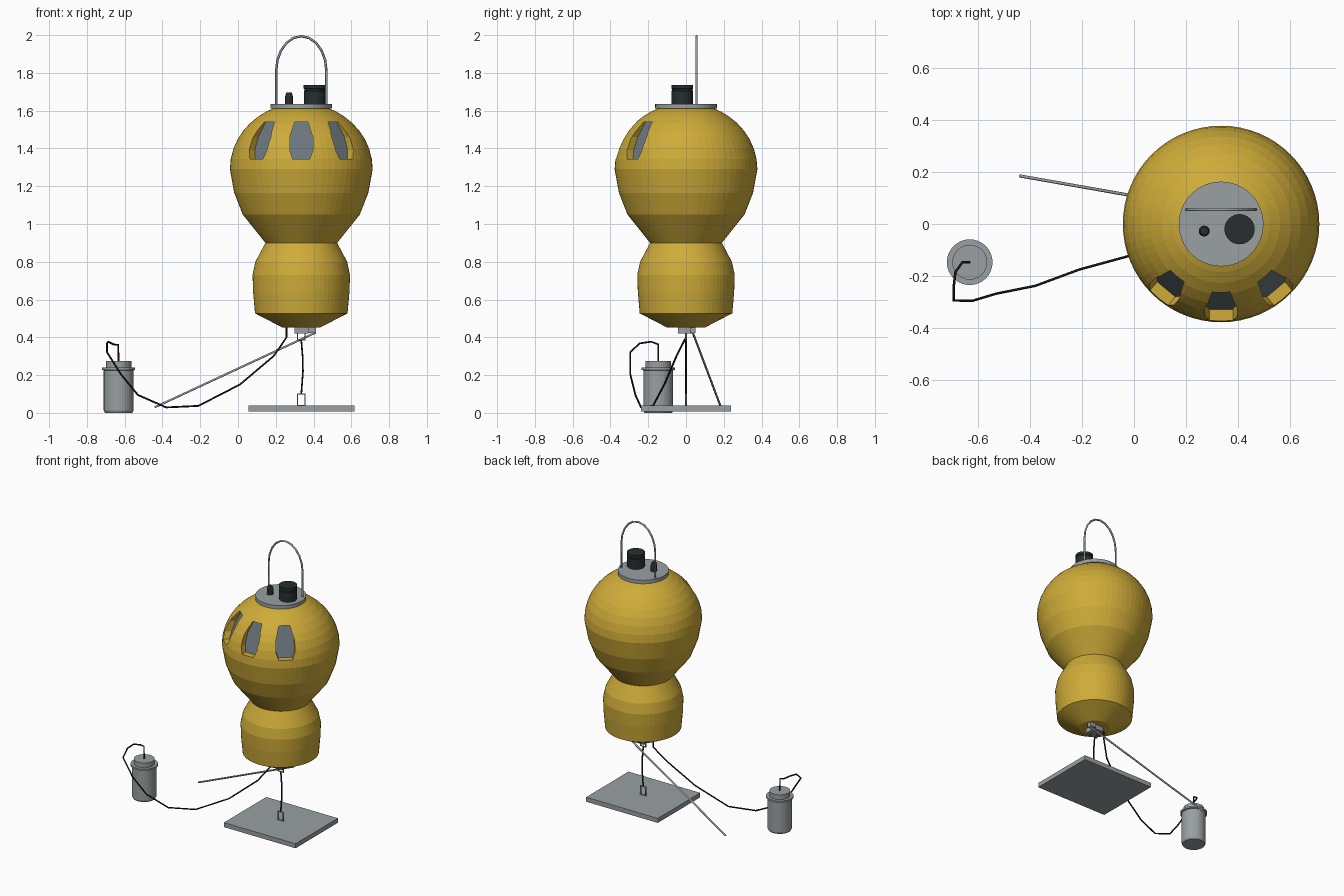
import bpy, bmesh
from math import sin, cos, pi, radians, sqrt
from mathutils import Matrix, Vector

old = bpy.data.objects.get("Cube")
if old:
    bpy.data.objects.remove(old, do_unlink=True)

CX = 0.335  # axis of the buoy


def material(name, rgb):
    m = bpy.data.materials.new(name)
    m.use_nodes = True
    m.diffuse_color = (*rgb, 1)
    bsdf = next(n for n in m.node_tree.nodes if n.type == 'BSDF_PRINCIPLED')
    bsdf.inputs["Base Color"].default_value = (*rgb, 1)
    return m


yellow = material("yellow_paint", (0.62, 0.41, 0.04))
glass = material("slate_panel", (0.15, 0.18, 0.21))
metal = material("grey_metal", (0.32, 0.35, 0.36))
dark = material("dark_plastic", (0.02, 0.028, 0.028))
rubber = material("black_rubber", (0.008, 0.009, 0.009))


def finish(name, bm, *mats):
    bmesh.ops.recalc_face_normals(bm, faces=bm.faces)
    me = bpy.data.meshes.new(name)
    bm.to_mesh(me)
    bm.free()
    ob = bpy.data.objects.new(name, me)
    bpy.context.collection.objects.link(ob)
    for m in mats:
        me.materials.append(m)
    return ob


def lathe(name, profile, x, y, sides, *mats):
    """Closed solid of revolution from (radius, height) pairs."""
    bm = bmesh.new()
    rings = [[bm.verts.new((x + r * cos(2 * pi * i / sides), y + r * sin(2 * pi * i / sides), z))
              for i in range(sides)] for r, z in profile]
    for a, b in zip(rings, rings[1:]):
        for i in range(sides):
            j = (i + 1) % sides
            bm.faces.new((a[i], a[j], b[j], b[i]))
    bm.faces.new(rings[0])
    bm.faces.new(rings[-1])
    return finish(name, bm, *mats)


def box(name, lo, hi, mat):
    bm = bmesh.new()
    bmesh.ops.create_cube(bm, size=1)
    lo, hi = Vector(lo), Vector(hi)
    bmesh.ops.scale(bm, vec=hi - lo, verts=bm.verts)
    bmesh.ops.translate(bm, vec=(lo + hi) / 2, verts=bm.verts)
    return finish(name, bm, mat)


def tube(name, points, radius, mat, closed=False):
    cu = bpy.data.curves.new(name, 'CURVE')
    cu.dimensions = '3D'
    cu.bevel_depth = radius
    cu.bevel_resolution = 1
    cu.use_fill_caps = True
    sp = cu.splines.new('POLY')
    sp.points.add(len(points) - 1)
    for p, co in zip(sp.points, points):
        p.co = (*co, 1)
    sp.use_cyclic_u = closed
    cu.materials.append(mat)
    ob = bpy.data.objects.new(name, cu)
    bpy.context.collection.objects.link(ob)
    return ob


# Buoy body: waisted lower float and domed upper float
profile = [(0.1, 0.452), (0.245, 0.527), (0.255, 0.64), (0.258, 0.73), (0.243, 0.8),
           (0.19, 0.9), (0.31, 1.05), (0.355, 1.165)]
profile += [(0.378 * sqrt(1 - (h / 0.35) ** 2), 1.29 + h)
            for h in (0, 0.055, 0.11, 0.16, 0.205, 0.245, 0.28, 0.305, 0.322)]
body = lathe("buoy_body", profile, CX, 0, 64, yellow, glass)

# Recessed viewing panels, cut as sloping octagonal pockets
half = [(0.035, 1.54), (0.061, 1.46), (0.061, 1.39), (0.045, 1.345)]
outline = half + [(-w, z) for w, z in reversed(half)]
bm = bmesh.new()
for angle in (-40, 0, 40):
    rot = Matrix.Translation((CX, 0, 0)) @ Matrix.Rotation(radians(angle), 4, 'Z')
    back = [bm.verts.new(rot @ Vector((w, -0.328 + (z - 1.345) * 0.4, z))) for w, z in outline]
    front = [bm.verts.new(rot @ Vector((w, -0.45, z))) for w, z in outline]
    bm.faces.new(back).material_index = 1
    bm.faces.new(front)
    for i in range(8):
        j = (i + 1) % 8
        bm.faces.new((back[i], back[j], front[j], front[i]))
cutter = finish("panel_cutter", bm, yellow, glass)
cutter.hide_render = True
mod = body.modifiers.new("panels", 'BOOLEAN')
mod.operation = 'DIFFERENCE'
mod.solver = 'EXACT'
mod.object = cutter
bpy.context.view_layer.objects.active = body
bpy.ops.object.modifier_apply(modifier=mod.name)
bpy.data.objects.remove(cutter, do_unlink=True)

# Top plate with fittings and lifting handle
lathe("top_plate", [(0.163, 1.611), (0.163, 1.636)], CX, 0, 48, metal)
lathe("large_cap", [(0.057, 1.636), (0.057, 1.705), (0.054, 1.708), (0.054, 1.714),
                    (0.058, 1.717), (0.058, 1.735)], 0.406, -0.02, 32, dark)
lathe("small_cap", [(0.021, 1.636), (0.021, 1.675), (0.015, 1.695)], 0.27, -0.027, 16, dark)
arch = [(CX - 0.133 * cos(pi * i / 10), 0.055, 1.81 + 0.184 * sin(pi * i / 10)) for i in range(11)]
tube("lifting_handle", [(CX - 0.133, 0.055, 1.63)] + arch + [(CX + 0.133, 0.055, 1.63)],
     0.0065, metal)

# Fittings under the body
box("bottom_mount", (0.30, -0.042, 0.42), (0.372, 0.042, 0.454), metal)
box("rod_bracket", (0.365, 0.02, 0.422), (0.412, 0.05, 0.455), metal)


def link(name, z0, z1):
    w = 0.02
    tube(name, [(CX - w, 0, z0), (CX + w, 0, z0), (CX + w, 0, z1), (CX - w, 0, z1)],
         0.005, metal, True)


link("upper_link", 0.385, 0.425)
link("anchor_link", 0.04, 0.1)
tube("side_rod", [(0.41, 0.036, 0.425), (-0.44, 0.185, 0.03)], 0.006, metal)

# Mooring line and anchor slab
tube("mooring_line", [(CX, 0, 0.385), (0.342, 0, 0.3), (0.344, 0, 0.22), (CX, 0, 0.1)],
     0.005, rubber)
box("anchor_slab", (0.055, -0.237, 0.007), (0.617, 0.237, 0.039), metal)

# Battery canister with rim and neck
lathe("canister", [(0.073, 0), (0.079, 0.012), (0.079, 0.225), (0.088, 0.228), (0.088, 0.24),
                   (0.067, 0.24), (0.067, 0.274)], -0.632, -0.147, 32, metal)

# Cable drooping from the canister to the body
tube("cable", [(-0.633, -0.147, 0.27), (-0.633, -0.147, 0.36), (-0.66, -0.147, 0.363),
               (-0.687, -0.185, 0.377), (-0.694, -0.245, 0.368), (-0.694, -0.295, 0.322),
               (-0.62, -0.295, 0.205), (-0.53, -0.268, 0.095), (-0.38, -0.238, 0.029),
               (-0.21, -0.175, 0.037), (0.01, -0.115, 0.15), (0.19, -0.05, 0.302),
               (0.257, 0, 0.4), (0.257, 0, 0.47)], 0.005, rubber)
